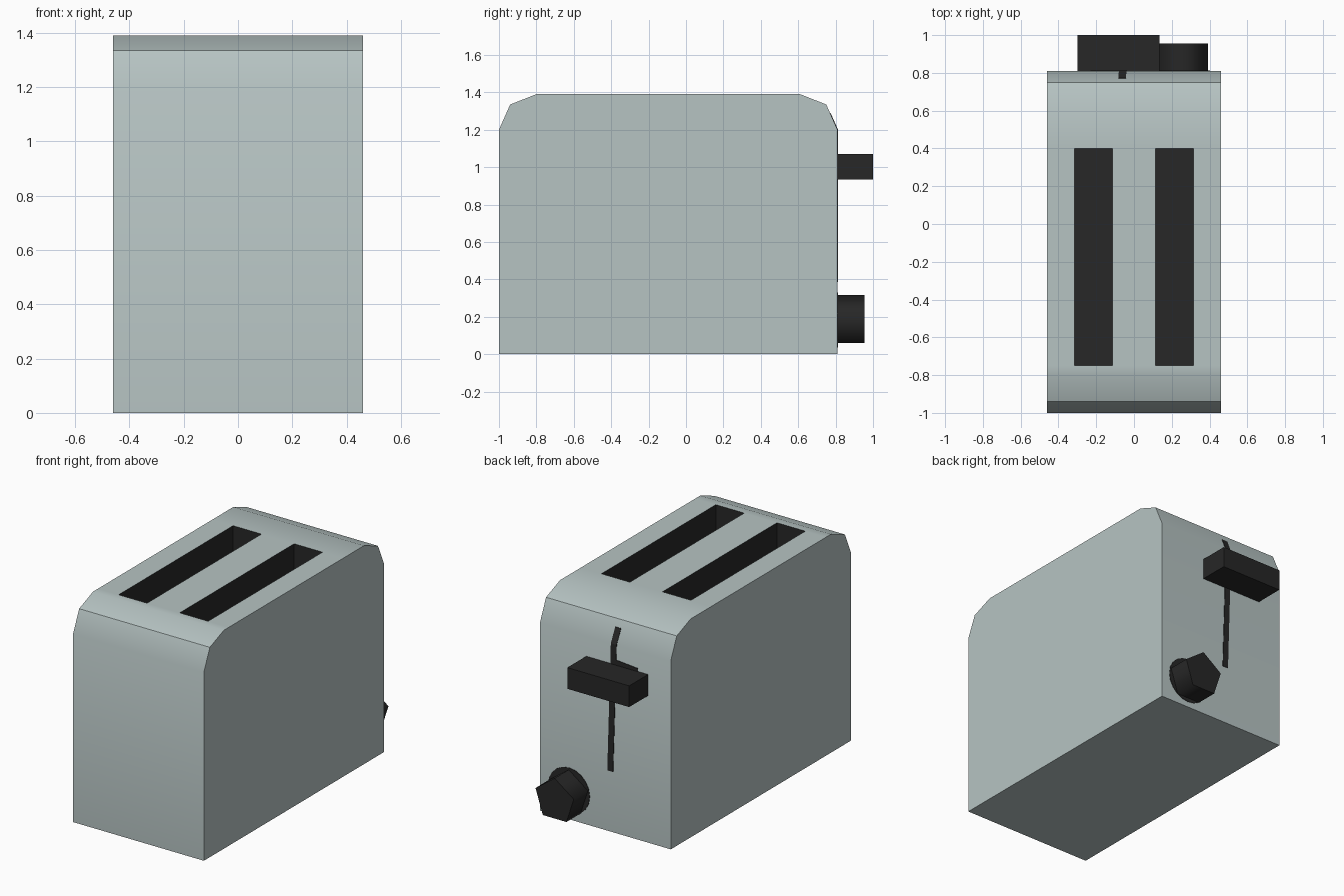
import bpy, bmesh, math
from mathutils import Vector

if "Cube" in bpy.data.objects:
    bpy.data.objects.remove(bpy.data.objects["Cube"])

def material(name, rgb):
    m = bpy.data.materials.new(name)
    m.diffuse_color = (*rgb, 1)
    m.use_nodes = True
    m.node_tree.nodes["Principled BSDF"].inputs["Base Color"].default_value = m.diffuse_color
    return m

STEEL = material("brushed steel grey", (0.47, 0.55, 0.545))
BLACK = material("black", (0.02, 0.02, 0.02))

def finish(name, bm, mats, smooth=False):
    bmesh.ops.recalc_face_normals(bm, faces=bm.faces[:])
    me = bpy.data.meshes.new(name)
    bm.to_mesh(me)
    bm.free()
    ob = bpy.data.objects.new(name, me)
    bpy.context.collection.objects.link(ob)
    for m in mats:
        me.materials.append(m)
    if smooth:
        bpy.ops.object.select_all(action='DESELECT')
        ob.select_set(True)
        bpy.context.view_layer.objects.active = ob
        bpy.ops.object.shade_smooth_by_angle(angle=math.radians(30))
    return ob

def prism(bm, pts, offset):
    """Closed solid: a flat polygon swept along an offset."""
    f = bm.faces.new([bm.verts.new(p) for p in pts])
    new = bmesh.ops.extrude_face_region(bm, geom=[f], use_keep_orig=True)["geom"]
    bmesh.ops.translate(bm, vec=offset, verts=[v for v in new if isinstance(v, bmesh.types.BMVert)])

# Toaster body: side profile swept across x
W, H, BACK = 0.46, 1.39, 0.81
SLOT_X, SLOT_Y, SLOT_FLOOR = (0.115, 0.315), (-0.75, 0.40), 0.65
profile = [(-1, 0), (BACK, 0), (BACK, 1.2), (0.75, 1.335), (0.61, H),
           (-0.80, H), (-0.94, 1.335), (-1, 1.2)]
bm = bmesh.new()
prism(bm, [(-W, y, z) for y, z in profile], (2 * W, 0, 0))

# Bread slots: cut the top into strips and push the slot faces down
cuts = [((s * x, 0, 0), (1, 0, 0)) for s in (-1, 1) for x in SLOT_X]
cuts += [((0, y, 0), (0, 1, 0)) for y in SLOT_Y]
for co, no in cuts:
    bmesh.ops.bisect_plane(bm, geom=bm.verts[:] + bm.edges[:] + bm.faces[:],
                           plane_co=co, plane_no=no)

def in_slot(f, zmin):
    c = f.calc_center_median()
    return (SLOT_X[0] - .001 < abs(c.x) < SLOT_X[1] + .001
            and SLOT_Y[0] - .001 < c.y < SLOT_Y[1] + .001 and c.z > zmin)

tops = [f for f in bm.faces if in_slot(f, H - .01)]
new = bmesh.ops.extrude_face_region(bm, geom=tops)["geom"]
bmesh.ops.translate(bm, vec=(0, 0, SLOT_FLOOR - H),
                    verts=[v for v in new if isinstance(v, bmesh.types.BMVert)])
left = [f for f in bm.faces if in_slot(f, H - .01)]
if left:
    bmesh.ops.delete(bm, geom=left, context='FACES')
for f in bm.faces:
    f.material_index = 1 if in_slot(f, SLOT_FLOOR - .01) else 0
finish("toaster_body", bm, [STEEL, BLACK], smooth=True)

# Lever handle on the back
bm = bmesh.new()
prism(bm, [(-0.30, BACK, 0.935), (0.135, BACK, 0.935), (0.135, BACK, 1.07),
           (-0.30, BACK, 1.07)], (0, 0.19, 0))
finish("lever_handle", bm, [BLACK])

# Five-sided browning knob
def ring(n, r, x, z, y):
    return [(x + r * math.sin(2 * math.pi * i / n), y,
             z + r * math.cos(2 * math.pi * i / n)) for i in range(n)]

bm = bmesh.new()
prism(bm, ring(5, 0.1415, 0.256, 0.1745, BACK), (0, 0.145, 0))
ob = finish("browning_knob", bm, [BLACK])
for p in ob.data.polygons:
    p.use_smooth = abs(p.normal.y) < 0.5
for e in ob.data.edges:
    a, b = (ob.data.vertices[v].co for v in e.vertices)
    e.use_edge_sharp = abs(a.y - b.y) < 0.01

# Painted disc behind the knob
bm = bmesh.new()
prism(bm, ring(20, 0.147, 0.256, 0.182, BACK), (0, 0.003, 0))
finish("knob_ring_mark", bm, [BLACK])

# Painted patch behind the lever
bm = bmesh.new()
prism(bm, [(-0.23, BACK, 0.95), (-0.05, BACK, 0.95), (-0.05, BACK, 1.105),
           (-0.23, BACK, 1.09)], (0, 0.003, 0))
finish("lever_mark", bm, [BLACK])

# Painted lever track, following the curve at the top
bm = bmesh.new()
rows = []
for x, z in ((-0.035, 0.385), (-0.06, 1.2), (-0.063, 1.29)):
    y = BACK + 0.003 - max(0, z - 1.2) * 0.06 / 0.135
    rows.append([bm.verts.new((x + d, y, z)) for d in (0.02, -0.02)])
for a, b in zip(rows, rows[1:]):
    bm.faces.new((a[0], a[1], b[1], b[0]))
new = bmesh.ops.extrude_face_region(bm, geom=bm.faces[:], use_keep_orig=True)["geom"]
bmesh.ops.translate(bm, vec=(0, -0.003, 0),
                    verts=[v for v in new if isinstance(v, bmesh.types.BMVert)])
finish("lever_track", bm, [BLACK])
